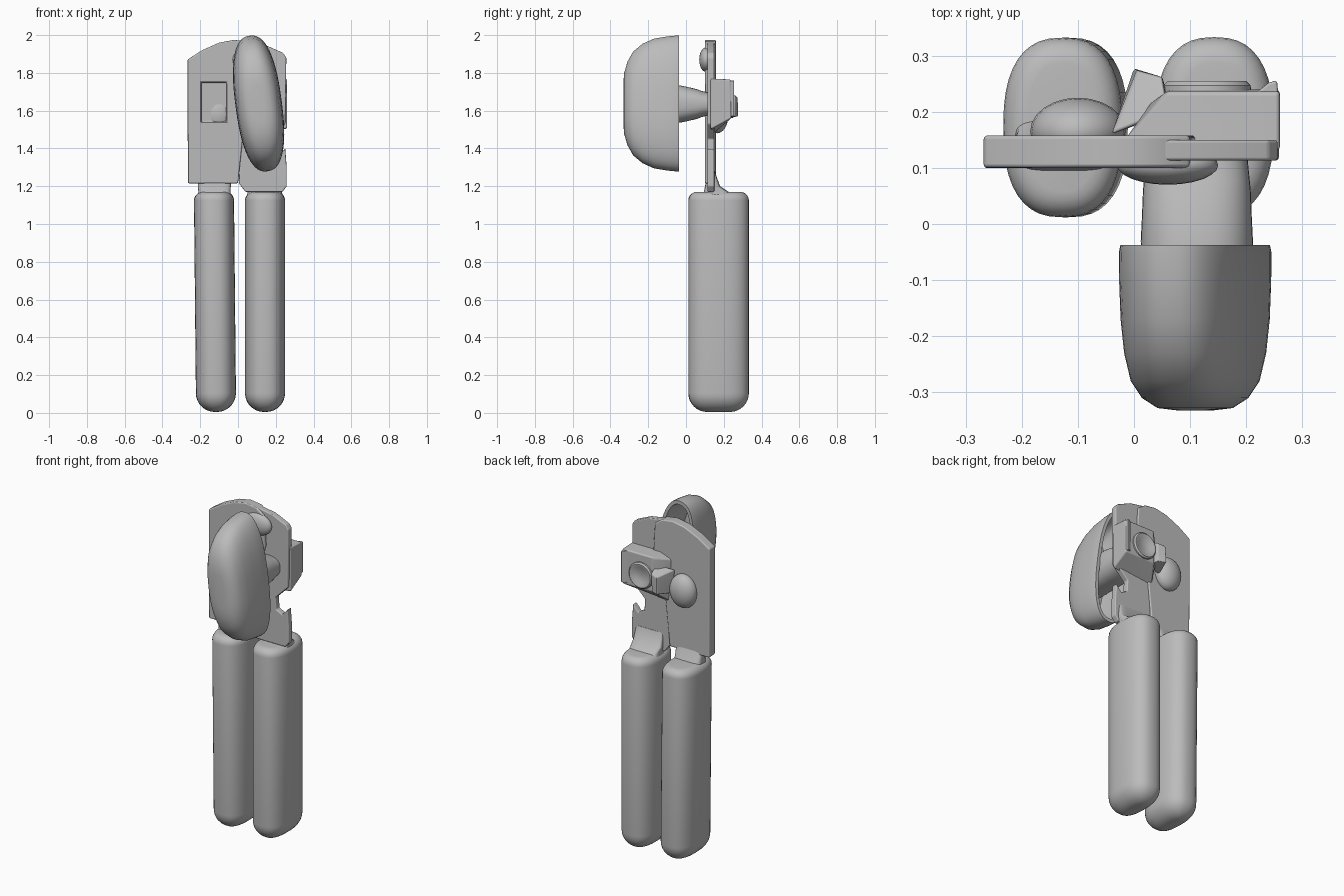
import bpy, bmesh
from math import sin, cos, pi, radians, copysign
from mathutils import Matrix, Vector

cube = bpy.data.objects.get("Cube")
if cube:
    bpy.data.objects.remove(cube, do_unlink=True)

grey = bpy.data.materials.new("plain_grey")
grey.use_nodes = True
tone = (0.5, 0.5, 0.5, 1)
grey.diffuse_color = tone
grey.node_tree.nodes["Principled BSDF"].inputs["Base Color"].default_value = tone


def finish(name, bm, bevel=0):
    bmesh.ops.recalc_face_normals(bm, faces=bm.faces)
    mesh = bpy.data.meshes.new(name)
    bm.to_mesh(mesh)
    bm.free()
    mesh.materials.append(grey)
    ob = bpy.data.objects.new(name, mesh)
    bpy.context.collection.objects.link(ob)
    if bevel:
        mod = ob.modifiers.new("soft_edges", "BEVEL")
        mod.width, mod.segments, mod.limit_method = bevel, 3, "ANGLE"
        mod.harden_normals = True
    bpy.ops.object.select_all(action="DESELECT")
    ob.select_set(True)
    bpy.context.view_layer.objects.active = ob
    bpy.ops.object.shade_smooth_by_angle(angle=radians(40))
    return ob


def loft(name, rings, power, matrix=Matrix.Identity(4), sides=40):
    """Rings are (height, centre u, centre v, half u, half v) along local z."""
    bm = bmesh.new()
    loops = []
    for h, cu, cv, a, b in rings:
        loop = []
        for i in range(sides):
            c, s = cos(2 * pi * i / sides), sin(2 * pi * i / sides)
            u = copysign(abs(c) ** (2 / power), c) * a + cu
            v = copysign(abs(s) ** (2 / power), s) * b + cv
            loop.append(bm.verts.new(matrix @ Vector((u, v, h))))
        loops.append(loop)
    for lo, hi in zip(loops, loops[1:]):
        for i in range(sides):
            j = (i + 1) % sides
            bm.faces.new((lo[i], lo[j], hi[j], hi[i]))
    bm.faces.new(loops[0])
    bm.faces.new(loops[-1])
    return finish(name, bm)


def prism(name, outline, y0, y1, bevel=0.008):
    """Extrude an x-z outline from y0 to y1."""
    bm = bmesh.new()
    face = bm.faces.new([bm.verts.new((x, y0, z)) for x, z in outline])
    new = bmesh.ops.extrude_face_region(bm, geom=[face])["geom"]
    bmesh.ops.translate(bm, vec=(0, y1 - y0, 0),
                        verts=[g for g in new if isinstance(g, bmesh.types.BMVert)])
    return finish(name, bm, bevel)


def hull(name, points, bevel=0.008):
    bm = bmesh.new()
    for p in points:
        bm.verts.new(p)
    bmesh.ops.convex_hull(bm, input=bm.verts)
    bmesh.ops.dissolve_limit(bm, angle_limit=0.02, verts=bm.verts, edges=bm.edges)
    return finish(name, bm, bevel)


def lump(name, centre, size):
    bm = bmesh.new()
    bmesh.ops.create_uvsphere(bm, u_segments=24, v_segments=12, radius=1,
                              matrix=Matrix.Translation(centre) @ Matrix.Diagonal((*size, 1)))
    return finish(name, bm)


# Handles: rounded bars, slightly leaning, with domed bottoms and soft tops
def handle(name, x, lean, y):
    rings = []
    for k in range(9):
        t = k / 8 * pi / 2
        shrink = 0.1 * (1 - sin(t))
        rings.append((0.005 + 0.1 * (1 - cos(t)), x, y, 0.106 - shrink, 0.16 - shrink))
    for k in range(6):
        t = k / 5 * pi / 2
        shrink = 0.045 * (1 - cos(t))
        rings.append((1.125 + 0.045 * sin(t), x + lean, y, 0.106 - shrink, 0.16 - shrink))
    loft(name, rings, 2.5)


handle("right_handle", -0.117, -0.01, 0.172)
handle("left_handle", 0.143, 0, 0.173)

# Necks joining the handles to the plates
loft("right_neck", [(1.12, -0.125, 0.15, 0.095, 0.07), (1.17, -0.125, 0.14, 0.085, 0.045),
                    (1.25, -0.125, 0.13, 0.09, 0.02)], 4)
loft("left_neck", [(1.13, 0.142, 0.17, 0.1, 0.09), (1.17, 0.142, 0.175, 0.09, 0.05),
                   (1.2, 0.142, 0.152, 0.095, 0.028), (1.28, 0.14, 0.138, 0.09, 0.014)], 4)

# Main plate with an arched top and a shallow pressed window
plate = prism("main_plate", [(-0.265, 1.215), (0.0, 1.215), (0.03, 1.5), (0.11, 1.75),
                             (0.1, 1.93), (0.05, 1.965), (-0.02, 1.975), (-0.1, 1.96),
                             (-0.19, 1.92), (-0.268, 1.87)], 0.1, 0.158)
cutter = prism("window_cutter", [(-0.195, 1.54), (-0.06, 1.54), (-0.06, 1.75), (-0.195, 1.75)],
               0.0, 0.115, 0)
cutter.hide_render = True
cutter.hide_set(True)
cut = plate.modifiers.new("window", "BOOLEAN")
cut.object = cutter
plate.modifiers.move(1, 0)

# Second plate, with a hooked notch in its outer edge
prism("hooked_plate", [(0.005, 1.215), (0.04, 1.17), (0.235, 1.17), (0.258, 1.2), (0.258, 1.3),
                       (0.25, 1.4), (0.215, 1.36), (0.175, 1.38), (0.17, 1.45), (0.25, 1.53),
                       (0.256, 1.88), (0.24, 1.905), (0.15, 1.945), (0.03, 1.965)],
      0.113, 0.15, 0.006)

# Pressed bumps
lump("rear_bump", (-0.1, 0.165, 1.58), (0.085, 0.06, 0.1))
lump("front_bump", (0.06, 0.105, 1.87), (0.09, 0.035, 0.065))

# Cutter housing behind the plates
hull("cutter_housing", [(x, y, z) for x in (0.06, 0.26)
                        for y, z in ((0.13, 1.77), (0.237, 1.765), (0.24, 1.56), (0.13, 1.5))]
     + [(-0.02, 0.145, 1.74), (0.0, 0.145, 1.48), (0.03, 0.215, 1.7), (0.03, 0.215, 1.56)])
hull("housing_flange", [(x, y, z) for x, y in ((0.2, 0.22), (0.26, 0.2), (0.255, 0.256), (0.24, 0.252))
                        for z in (1.57, 1.76)], 0.005)
hull("blade_tab", [(-0.035, 0.17, 1.55), (0.07, 0.2, 1.56), (-0.04, 0.16, 1.69), (0.06, 0.2, 1.71),
                   (0.005, 0.274, 1.67), (0.05, 0.262, 1.68), (0.0, 0.277, 1.57), (0.045, 0.26, 1.57)], 0.006)

# Dished pivot nut, lofted towards the rear
to_back = Matrix.Rotation(radians(-90), 4, "X")
loft("pivot_nut", [(h, 0, 0, r, r) for h, r in
                   ((0.2, 0.08), (0.247, 0.078), (0.255, 0.07), (0.254, 0.058), (0.243, 0.04))],
     2, Matrix.Translation((0.13, 0, 1.64)) @ to_back)

# Turning knob: a tilted, domed hollow shell open at the rear
tilt = Matrix.Translation((0.109, 0, 1.638)) @ Matrix.Rotation(radians(-7.5), 4, "Y") @ to_back
outer = [(-0.332, 0.03, 0.1), (-0.328, 0.062, 0.16), (-0.31, 0.088, 0.222), (-0.28, 0.106, 0.276),
         (-0.23, 0.116, 0.318), (-0.17, 0.121, 0.345), (-0.1, 0.123, 0.357), (-0.05, 0.123, 0.362)]
rim = [(-0.037, 0.12, 0.362), (-0.037, 0.1, 0.34), (-0.05, 0.098, 0.336)]
inner = [(-0.17, 0.095, 0.31), (-0.23, 0.085, 0.27)]
loft("turning_knob", [(h, 0, 0, a, b) for h, a, b in outer + rim + inner], 2.45, tilt, 56)

# Flared shaft from the knob to the plates
loft("knob_shaft", [(h, 0, 0, a, b) for h, a, b in
                    ((-0.235, 0.095, 0.1), (-0.03, 0.1, 0.098), (0.01, 0.098, 0.09),
                     (0.06, 0.096, 0.078), (0.08, 0.094, 0.07), (0.12, 0.09, 0.06))],
     2.5, Matrix.Translation((0.112, 0, 1.635)) @ to_back)
